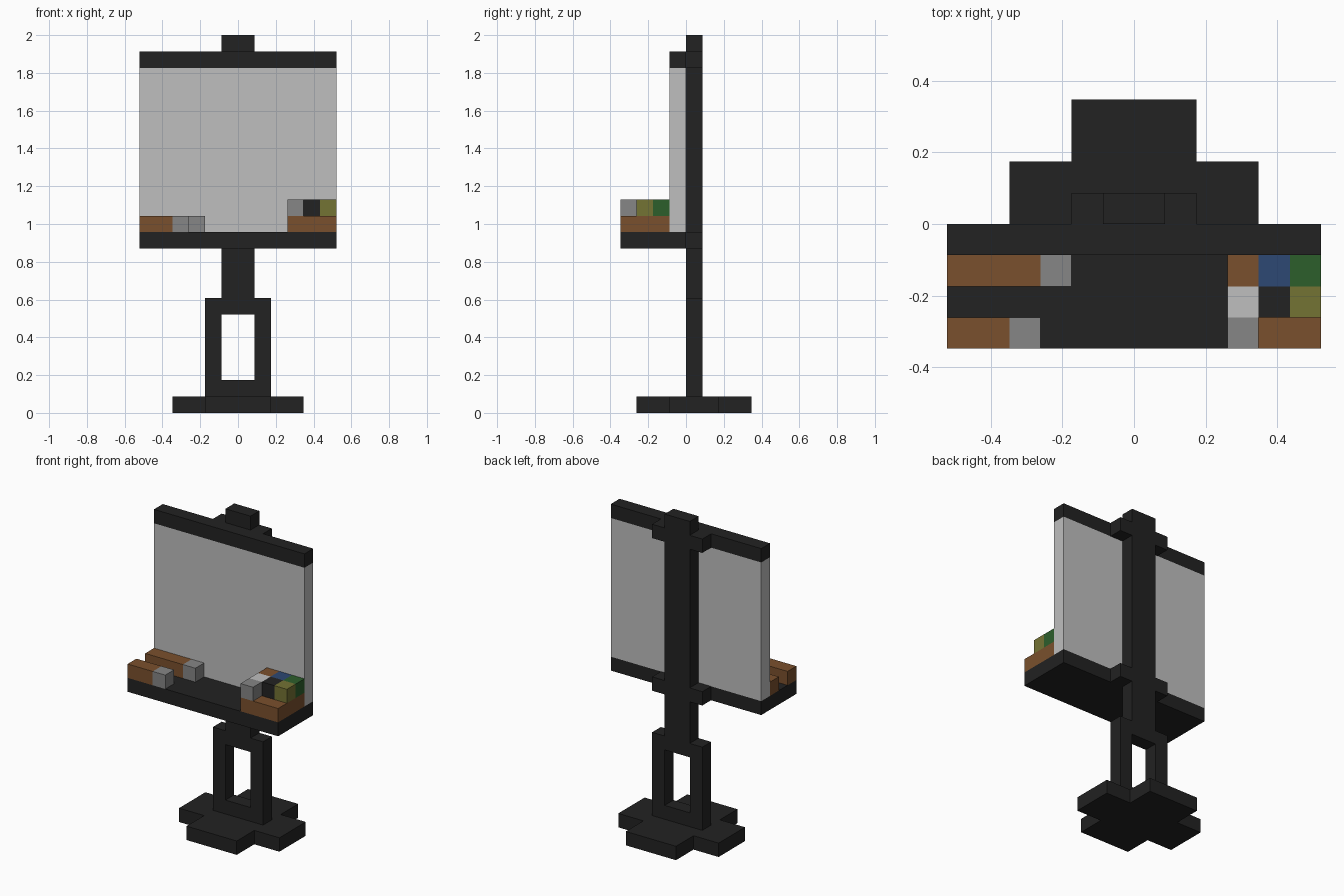
import bpy
import bmesh

cube = bpy.data.objects.get("Cube")
if cube:
    bpy.data.objects.remove(cube, do_unlink=True)

U = 2 / 23  # one block of the grid


def material(name, rgb):
    lin = [((c / 255 + 0.055) / 1.055) ** 2.4 for c in rgb]
    m = bpy.data.materials.new(name)
    m.use_nodes = True
    m.diffuse_color = (*lin, 1)
    bsdf = next(n for n in m.node_tree.nodes if n.type == 'BSDF_PRINCIPLED')
    bsdf.inputs["Base Color"].default_value = (*lin, 1)
    bsdf.inputs["Roughness"].default_value = 0.9
    return m


BLACK = material("black", (34, 34, 34))
WHITE = material("white", (191, 191, 191))
GRAY = material("gray", (134, 134, 134))
BROWN = material("brown", (122, 80, 45))
OLIVE = material("olive", (116, 115, 52))
GREEN = material("green", (44, 94, 43))
BLUE = material("blue", (45, 72, 115))


def finish(name, bm, mat):
    bmesh.ops.recalc_face_normals(bm, faces=bm.faces)
    mesh = bpy.data.meshes.new(name)
    bm.to_mesh(mesh)
    bm.free()
    mesh.materials.append(mat)
    obj = bpy.data.objects.new(name, mesh)
    bpy.context.collection.objects.link(obj)
    return obj


def box(name, mat, xs, ys, zs):
    """Block spanning the given ranges, in grid units."""
    bm = bmesh.new()
    bmesh.ops.create_cube(bm, size=1)
    for v in bm.verts:
        for i, (lo, hi) in enumerate((xs, ys, zs)):
            v.co[i] = (hi if v.co[i] > 0 else lo) * U
    return finish(name, bm, mat)


# Cross-shaped foot, extruded from its outline
half = [(2, -3), (2, -1), (4, -1), (4, 2), (2, 2), (2, 4)]
outline = half + [(-x, y) for x, y in reversed(half)]
bm = bmesh.new()
face = bm.faces.new([bm.verts.new((x * U, y * U, 0)) for x, y in outline])
ext = bmesh.ops.extrude_face_region(bm, geom=[face])
top = [g for g in ext["geom"] if isinstance(g, bmesh.types.BMVert)]
bmesh.ops.translate(bm, verts=top, vec=(0, 0, U))
finish("foot", bm, BLACK)

# Open frame and post
box("frame_bottom", BLACK, (-1, 1), (0, 1), (1, 2))
box("frame_top", BLACK, (-1, 1), (0, 1), (6, 7))
box("post", BLACK, (-1, 1), (0, 1), (7, 23))
for side, s in (("left", 1), ("right", -1)):
    xs = sorted((s, 2 * s))
    box(f"frame_leg_{side}", BLACK, xs, (0, 1), (1, 7))
    box(f"upper_clamp_{side}", BLACK, xs, (0, 1), (21, 22))
    box(f"lower_clamp_{side}", BLACK, xs, (0, 1), (10, 11))

# Canvas held between tray and top rail
box("tray", BLACK, (-6, 6), (-4, 0), (10, 11))
box("canvas", WHITE, (-6, 6), (-1, 0), (11, 21))
box("top_rail", BLACK, (-6, 6), (-1, 0), (21, 22))

# Two brushes lying on the tray
for name, y, tip in (("back_brush", -2, -3), ("front_brush", -4, -4)):
    box(name + "_handle", BROWN, (-6, tip), (y, y + 1), (11, 12))
    box(name + "_tip", GRAY, (tip, tip + 1), (y, y + 1), (11, 12))

# Palette with its blocks of paint
box("palette", BROWN, (3, 6), (-4, -1), (11, 12))
paints = [("gray", GRAY, 3, -4), ("white", WHITE, 3, -3), ("black", BLACK, 4, -3),
          ("olive", OLIVE, 5, -3), ("brown", BROWN, 3, -2), ("blue", BLUE, 4, -2),
          ("green", GREEN, 5, -2)]
for name, mat, x, y in paints:
    box(f"{name}_paint", mat, (x, x + 1), (y, y + 1), (12, 13))
